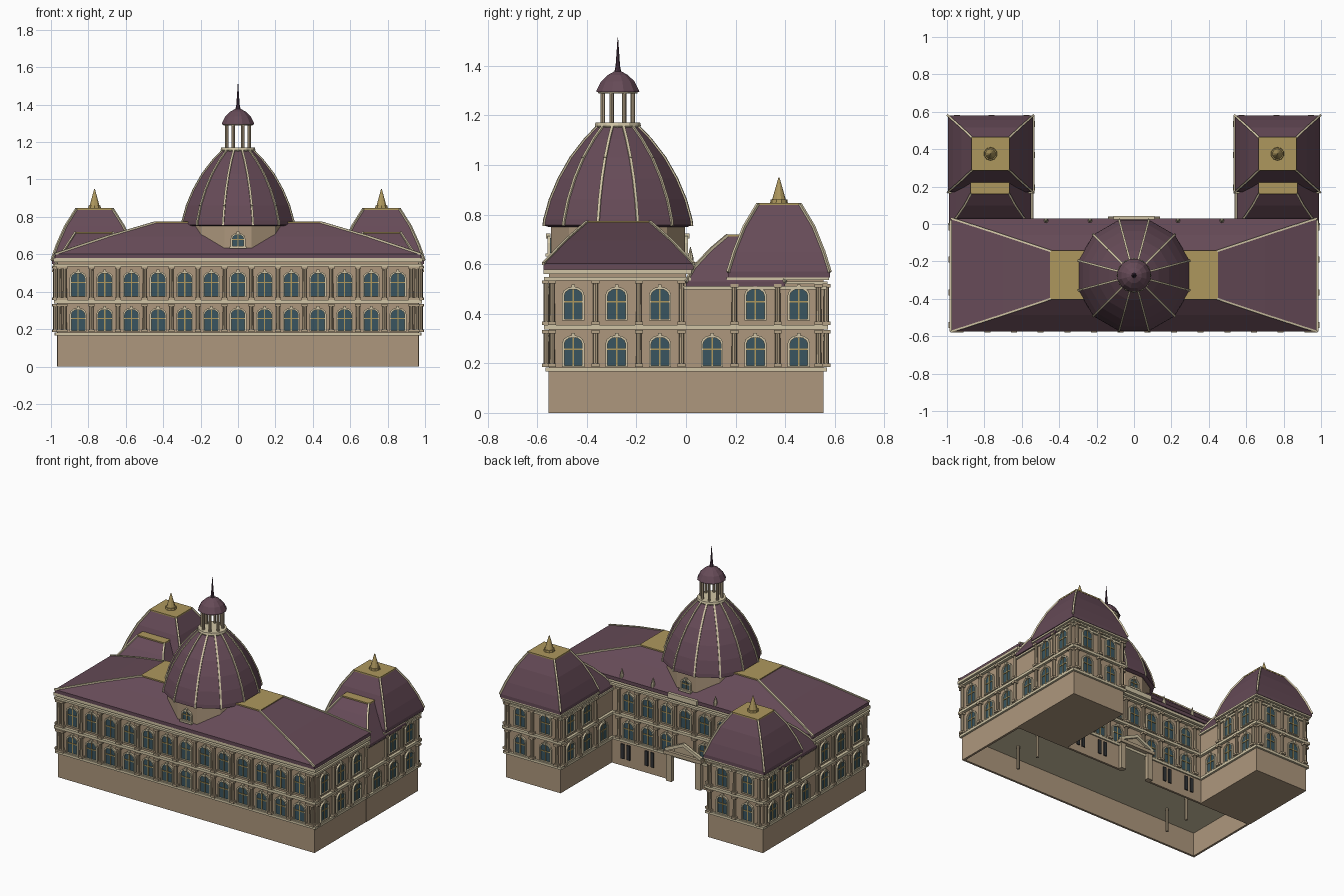
import bpy, bmesh, math
from mathutils import Matrix, Vector

if "Cube" in bpy.data.objects:
    bpy.data.objects.remove(bpy.data.objects["Cube"])


def material(name, r, g, b):
    m = bpy.data.materials.new(name)
    col = [(c / 255) ** 2.2 for c in (r, g, b)] + [1]
    m.diffuse_color = col
    m.use_nodes = True
    m.node_tree.nodes["Principled BSDF"].inputs["Base Color"].default_value = col
    return m


WALL = material("tan_wall", 172, 150, 124)
STONE = material("pale_stone", 180, 162, 134)
CREAM = material("cream_trim", 208, 196, 164)
ROOF = material("plum_roof", 102, 76, 88)
GOLD = material("old_gold", 172, 150, 94)
GLASS = material("teal_glass", 60, 86, 96)
SPIRE = material("dark_plum", 76, 56, 70)
SLOT = material("dark_frame", 52, 54, 56)

parts = {}
ID = Matrix.Identity(4)


def part(name, *mats):
    if name not in parts:
        parts[name] = (bmesh.new(), mats)
    return parts[name][0]


# ---- shape helpers ----
def box(bm, x0, x1, y0, y1, z0, z1, M=ID):
    T = Matrix.Translation(((x0 + x1) / 2, (y0 + y1) / 2, (z0 + z1) / 2))
    S = Matrix.Diagonal((x1 - x0, y1 - y0, z1 - z0, 1))
    bmesh.ops.create_cube(bm, size=1, matrix=M @ T @ S)


def cyl(bm, x, y, z0, z1, r0, r1, n, M=ID):
    T = Matrix.Translation((x, y, (z0 + z1) / 2))
    bmesh.ops.create_cone(bm, cap_ends=True, segments=n, radius1=r0, radius2=r1,
                          depth=z1 - z0, matrix=M @ T)


def strut(bm, p, q, w):
    p, q = Vector(p), Vector(q)
    d = q - p
    M = Matrix.Translation((p + q) / 2) @ d.to_track_quat('Z', 'Y').to_matrix().to_4x4()
    bmesh.ops.create_cube(bm, size=1, matrix=M @ Matrix.Diagonal((w, w, d.length + w / 2, 1)))


def loft(bm, loops):
    """Bridge closed loops of points and cap both ends; returns the top face."""
    vs = [[bm.verts.new(p) for p in lp] for lp in loops]
    n = len(vs[0])
    for a, b in zip(vs, vs[1:]):
        for i in range(n):
            j = (i + 1) % n
            bm.faces.new((a[i], a[j], b[j], b[i]))
    bm.faces.new(vs[0][::-1])
    return bm.faces.new(vs[-1])


def ring(cx, cy, r, z, n):
    return [(cx + r * math.sin((i + .5) * math.tau / n),
             cy - r * math.cos((i + .5) * math.tau / n), z) for i in range(n)]


def arch(hw, z0, z1):
    rise = hw * .75
    top = [(hw * math.cos(a), z1 - rise + rise * math.sin(a))
           for a in [math.pi * k / 6 for k in range(7)]]
    return [(-hw, z0), (hw, z0)] + top


def plate(bm, M, pts, d0, d1):
    loft(bm, [[M @ Vector((u, -d, z)) for u, z in pts] for d in (d0, d1)])


def band(bm, M, outer, inner, d):
    loops = [[bm.verts.new(M @ Vector((u, -w, z))) for u, z in pts]
             for pts, w in ((outer, 0), (outer, d), (inner, d), (inner, 0))]
    n = len(outer)
    for k in range(4):
        a, b = loops[k], loops[(k + 1) % 4]
        for i in range(n):
            j = (i + 1) % n
            bm.faces.new((a[i], a[j], b[j], b[i]))


# ---- facade pieces: local x runs along the wall, -y points outward ----
def window(M, u, z0, z1, hw=.036):
    W = M @ Matrix.Translation((u, 0, 0))
    plate(part("window_glass", GLASS), W, arch(hw, z0, z1), -.002, .003)
    band(part("window_frames", CREAM), W, arch(hw + .009, z0 - .006, z1 + .009),
         arch(hw, z0, z1), .012)
    bars = part("window_bars", GOLD)
    box(bars, -.003, .003, -.007, 0, z0, z1, W)
    mid = z0 + (z1 - z0) * .58
    box(bars, -hw, hw, -.007, 0, mid - .003, mid + .003, W)
    box(part("keystones", CREAM), -.007, .007, -.018, 0, z1 - .002, z1 + .018, W)


def column(M, u, z0, z1):
    bm = part("columns", STONE)
    cyl(bm, u, -.011, z0, z1, .011, .010, 8, M)
    for a, b in ((z0, z0 + .014), (z1 - .014, z1)):
        box(bm, u - .016, u + .016, -.027, 0, a, b, M)


def facade(x, y, angle, lower, upper, cols, top=.535, low_cols=True):
    M = Matrix.Translation((x, y, 0)) @ Matrix.Rotation(math.radians(angle), 4, 'Z')
    for u in lower:
        window(M, u, .192, .305)
    for u in upper:
        window(M, u, .378, .5)
    for u in cols:
        column(M, u, .185, .335)
        column(M, u, .355, top)


def slab(name, mat, rect, grow, z0, z1):
    x0, x1, y0, y1 = rect
    box(part(name, mat), x0 - grow, x1 + grow, y0 - grow, y1 + grow, z0, z1)


def roof(name, cx, cy, rings):
    bm = part(name, ROOF, GOLD)
    loops = [[(cx + sx * hx, cy + sy * hy, z) for sx, sy in ((-1, -1), (1, -1), (1, 1), (-1, 1))]
             for hx, hy, z in rings]
    loft(bm, loops).material_index = 1
    for a, b in zip(loops[1:], loops[2:]):
        for p, q in zip(a, b):
            strut(part(name + "_hips", CREAM), p, q, .011)
    hx, hy, z = rings[-1]
    box(part("roof_decks", GOLD), cx - hx - .004, cx + hx + .004, cy - hy - .004, cy + hy + .004,
        z - .004, z + .005)


# ---- main block: hollow base, upper walls, cornices ----
MAIN = (-.965, .965, -.553, 0)
base = part("main_base", WALL)
box(base, -.965, .965, -.555, -.54, 0, .168)
for s in (-1, 1):
    box(base, *sorted((s * .95, s * .965)), -.54, .005, 0, .168)
    box(base, *sorted((s * .1, s * .95)), -.01, .005, 0, .168)
    for y in (-.41, -.22):
        cyl(part("basement_posts", STONE), s * .62, y, 0, .168, .01, .01, 8)
box(part("main_walls", WALL), *MAIN, .18, .575)
slab("main_ledges", CREAM, MAIN, .014, .166, .183)
for g, z0, z1 in ((.02, .337, .355), (.02, .535, .548), (.022, .56, .579)):
    slab("main_ledges", CREAM, MAIN, g, z0, z1)
roof("main_roof", 0, -.2725, [(.977, .3025, .578), (.977, .3025, .602),
                              (.70, .213, .695), (.445, .1275, .77)])
pitch = .1425
us = [i * pitch for i in range(-6, 7)]
cs = [(i + .5) * pitch for i in range(-7, 7)] + [-.955, .955]
facade(0, -.553, 0, us, us, cs)
inner = [u for u in us if abs(u) < .5]
facade(0, 0, 180, [u for u in inner if abs(u) > .1], inner, [c for c in cs if abs(c) < .52])
for s in (-1, 1):
    ys = [s * y for y in (-.455, -.28, -.105)]
    facade(s * .965, 0, s * 90, ys, ys, [s * y for y in (-.54, -.365, -.19, -.018)])

# ---- rear portal, basement slots and eave finials ----
portal = part("rear_portal", STONE)
for s in (-1, 1):
    box(portal, *sorted((s * .09, s * .13)), 0, .03, 0, .19)
    strut(part("portal_pediment", CREAM), (s * .13, .025, .215), (0, .025, .275), .02)
    for x in (.27, .45):
        for d in (-.022, .022):
            c = s * x + d
            box(part("basement_slots", SLOT), c - .012, c + .012, 0, .012, .05, .15)
    for x in (.235, .47):
        cyl(part("eave_finials", CREAM), s * x, .018, .6, .625, .012, .012, 8)
        cyl(part("eave_finials", CREAM), s * x, .018, .625, .67, .012, .001, 8)
box(portal, -.14, .14, 0, .04, .185, .208)
back = Matrix.Rotation(math.pi, 4, 'Z')
plate(portal, back, [(-.12, .208), (.12, .208), (0, .27)], 0, .02)
box(part("eave_panel", CREAM), -.11, .11, 0, .043, .575, .608)

# ---- two rear wings, each a connector and a corner pavilion ----
for s in (-1, 1):
    def span(a, b):
        return tuple(sorted((s * a, s * b)))
    wing = span(.555, .967) + (0, .555)
    pav = span(.555, .967) + (.185, .555)
    walls = part("wing_walls", WALL)
    box(walls, *wing, 0, .51)
    box(walls, *pav, .5, .55)
    slab("wing_ledges", CREAM, wing, .014, .166, .183)
    slab("wing_ledges", CREAM, wing, .018, .337, .355)
    slab("wing_ledges", CREAM, wing, .012, .498, .512)
    slab("pavilion_cornices", CREAM, pav, .015, .52, .53)
    slab("pavilion_cornices", CREAM, pav, .022, .536, .549)
    roof("connector_roof", s * .77, .2, [(.218, .2, .51), (.218, .2, .53), (.18, .165, .59),
                                         (.135, .1, .66), (.1, .035, .715)])
    roof("pavilion_roof", s * .767, .375, [(.228, .205, .547), (.228, .205, .57), (.2, .18, .65),
                                           (.155, .14, .75), (.097, .085, .842)])
    cyl(part("pavilion_spires", GOLD), s * .767, .375, .845, .95, .032, .002, 10)
    cyl(part("pavilion_spires", GOLD), s * .767, .375, .845, .86, .036, .034, 10)
    lo, up, co = (.105, .28, .455), (.28, .455), (.195, .37, .535)
    for x, f in ((.967, s), (.555, -s)):
        facade(s * x, 0, f * 90, [f * y for y in lo], [f * y for y in up],
               [f * y for y in co], .52)
    facade(s * .761, .555, 180, (-.095, .095), (-.095, .095), (-.185, 0, .185), .52)

# ---- drum, ribbed dome and lantern ----
CY, N = -.275, 12
loft(part("dome_drum", WALL), [ring(0, CY, .28, z, N) for z in (.56, .76)])
profile = [(.29, .75), (.308, .757), (.305, .78), (.282, .86), (.245, .945),
           (.195, 1.03), (.135, 1.105), (.085, 1.155)]
loops = [ring(0, CY, r, z, N) for r, z in profile]
loft(part("dome", ROOF), loops)
for a, b in zip(loops[1:], loops[2:]):
    for p, q in zip(a, b):
        strut(part("dome_ribs", CREAM), p, q, .011)
for angle in (0, 180):
    D = Matrix.Translation((0, CY, 0)) @ Matrix.Rotation(math.radians(angle), 4, 'Z') \
        @ Matrix.Translation((0, -.271, 0))
    window(D, 0, .645, .705, .03)
    box(part("drum_sills", CREAM), -.045, .045, -.02, 0, .63, .642, D)
trim = part("lantern_rings", CREAM)
cyl(trim, 0, CY, 1.148, 1.158, .085, .093, 12)
cyl(trim, 0, CY, 1.158, 1.172, .093, .09, 12)
cyl(trim, 0, CY, 1.288, 1.298, .078, .082, 12)
for x, y, z in ring(0, CY, .066, 0, 8):
    cyl(part("lantern_columns", STONE), x, y, 1.17, 1.29, .009, .009, 8)
loft(part("lantern_cap", ROOF), [ring(0, CY, r, z, N) for r, z in (
    (.09, 1.295), (.088, 1.302), (.07, 1.337), (.042, 1.363), (.014, 1.378))])
cyl(part("lantern_spire", SPIRE), 0, CY, 1.375, 1.4, .014, .009, 8)
cyl(part("lantern_spire", SPIRE), 0, CY, 1.4, 1.515, .009, .001, 8)

# ---- turn every part into an object ----
for name, (bm, mats) in parts.items():
    bmesh.ops.recalc_face_normals(bm, faces=bm.faces)
    me = bpy.data.meshes.new(name)
    bm.to_mesh(me)
    bm.free()
    for m in mats:
        me.materials.append(m)
    bpy.context.scene.collection.objects.link(bpy.data.objects.new(name, me))
